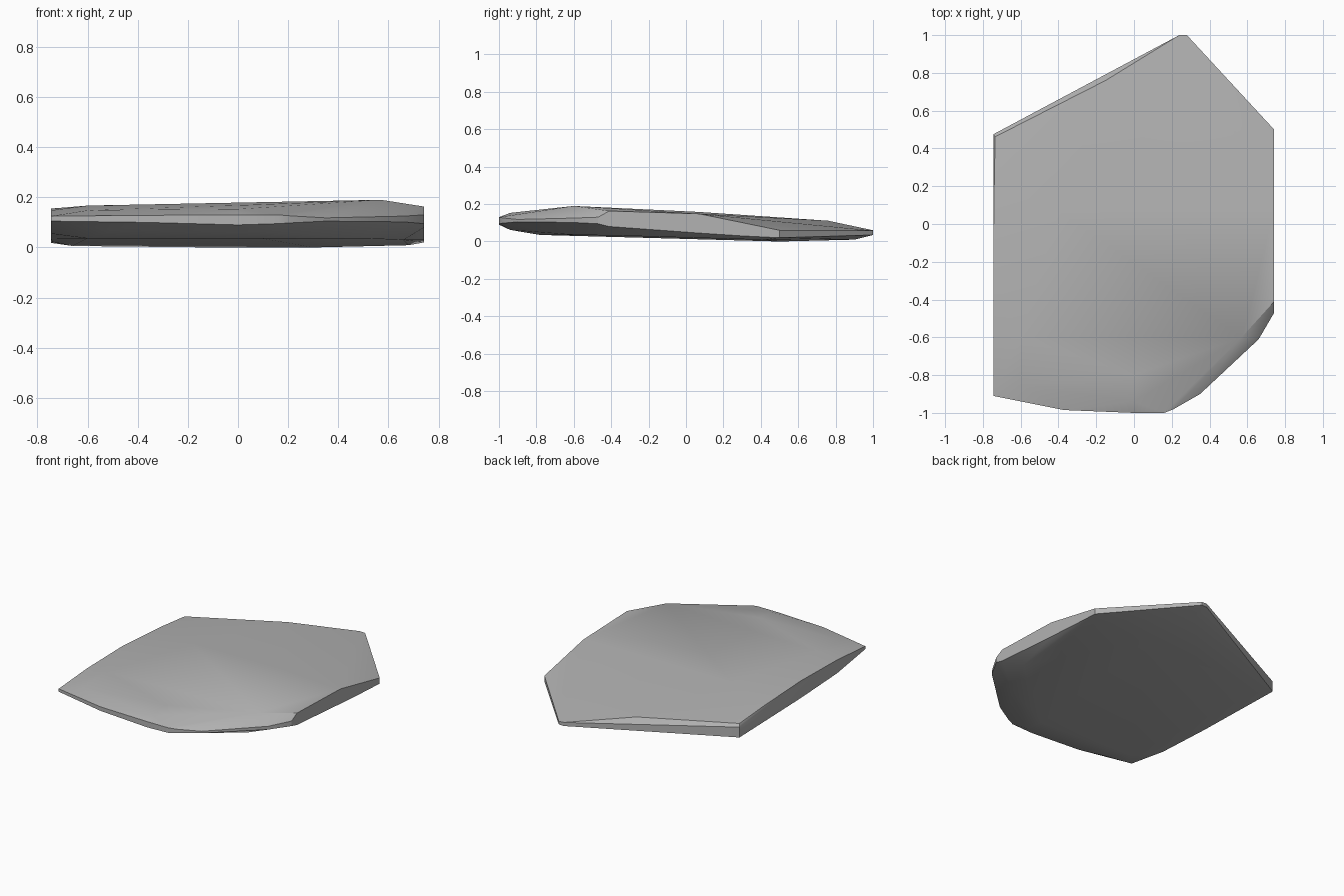
import bpy
import bmesh
from math import radians

cube = bpy.data.objects.get("Cube")
if cube:
    bpy.data.objects.remove(cube, do_unlink=True)

stone = bpy.data.materials.new("stone grey")
stone.use_nodes = True
grey = (0.45, 0.45, 0.45, 1)
stone.diffuse_color = grey
stone.node_tree.nodes["Principled BSDF"].inputs["Base Color"].default_value = grey

# Rim stations: x, y, lower edge z, upper edge z
rim = [
    (-0.745, -0.91, 0.105, 0.125), (-0.37, -0.985, 0.10, 0.128),
    (0.0, -1.0, 0.09, 0.13), (0.16, -1.0, 0.095, 0.13),
    (0.21, -0.98, 0.098, 0.126), (0.35, -0.9, 0.105, 0.118),
    (0.66, -0.61, 0.102, 0.125), (0.742, -0.47, 0.095, 0.13),
    (0.742, 0.5, 0.02, 0.06), (0.28, 1.0, 0.035, 0.058),
    (0.24, 1.0, 0.035, 0.06), (-0.745, 0.475, 0.018, 0.09),
]
# Side walls: where the long cut faces swell above and below the rim
walls = [
    (0.742, -0.41, 0.08, 0.163), (0.742, 0.07, 0.045, 0.148),
    (0.742, 0.3, 0.03, 0.1), (-0.745, -0.6, 0.055, 0.148),
    (-0.745, -0.2, 0.035, 0.155), (-0.74, 0.2, 0.022, 0.132),
]
# Crown of the upper face
crown = [
    (0.57, -0.6, 0.19), (0.1, -0.56, 0.182), (-0.6, -0.6, 0.167),
    (-0.6, -0.85, 0.148), (0.0, -0.94, 0.153), (0.0, -0.8, 0.168),
    (0.3, 0.07, 0.158), (-0.4, 0.07, 0.156),
    (-0.15, 0.76, 0.111), (-0.735, 0.462, 0.108),
]
# Flat underside
base = [
    (-0.6, -0.75, 0.036), (0.1, -0.78, 0.035), (0.1, -0.94, 0.062),
    (-0.5, -0.9, 0.068), (0.5, -0.6, 0.036), (0.66, -0.3, 0.03),
    (0.68, 0.42, 0.009), (0.25, 0.9, 0.01), (-0.1, 0.5, 0.0),
    (0.3, 0.5, 0.0), (-0.66, 0.4, 0.006),
]

# Wrap the cut planes in one convex slab
bm = bmesh.new()
for x, y, low, high in rim + walls:
    bm.verts.new((x, y, low))
    bm.verts.new((x, y, high))
for point in crown + base:
    bm.verts.new(point)
hull = bmesh.ops.convex_hull(bm, input=bm.verts[:])
spare = {g for g in hull["geom_interior"] + hull["geom_unused"]
         if isinstance(g, bmesh.types.BMVert)}
bmesh.ops.delete(bm, geom=list(spare), context="VERTS")
bmesh.ops.dissolve_limit(bm, angle_limit=radians(1), verts=bm.verts[:], edges=bm.edges[:])
bmesh.ops.recalc_face_normals(bm, faces=bm.faces[:])

mesh = bpy.data.meshes.new("stone_slab")
bm.to_mesh(mesh)
bm.free()
mesh.materials.append(stone)
slab = bpy.data.objects.new("stone_slab", mesh)
bpy.context.collection.objects.link(slab)

# Soft faces, crisp cut edges
bpy.ops.object.select_all(action="DESELECT")
slab.select_set(True)
bpy.context.view_layer.objects.active = slab
bpy.ops.object.shade_smooth_by_angle(angle=radians(30))
